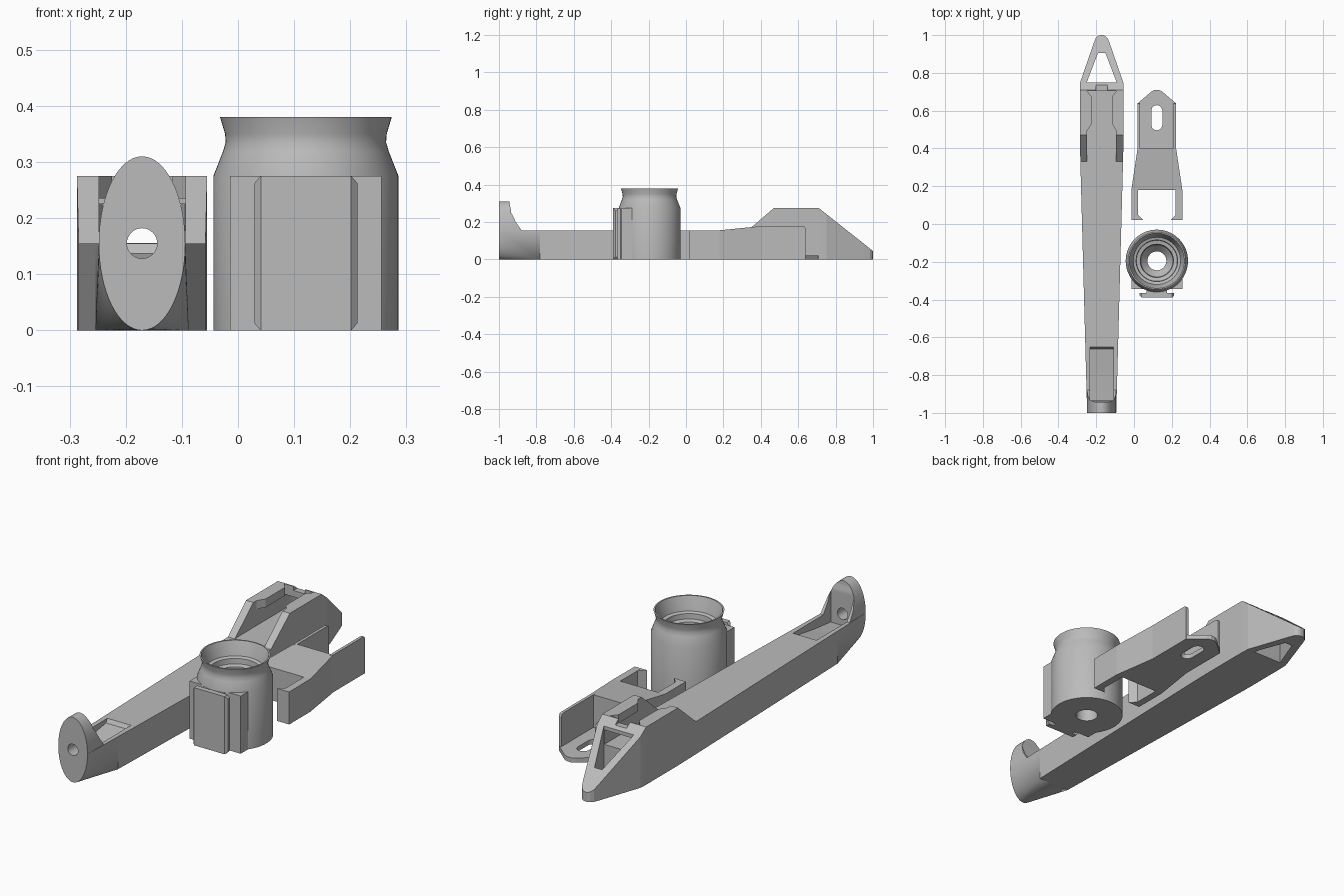
import bpy, bmesh
from math import sin, cos, pi

cube = bpy.data.objects.get("Cube")
if cube:
    bpy.data.objects.remove(cube)

grey = bpy.data.materials.new("plain_grey")
grey.use_nodes = True
grey.diffuse_color = (0.5, 0.5, 0.5, 1)
grey.node_tree.nodes["Principled BSDF"].inputs["Base Color"].default_value = (0.5, 0.5, 0.5, 1)

BEAM_X, SIDE_X, CUP_Y = -0.171, 0.121, -0.195


def finish(name, bm):
    bmesh.ops.recalc_face_normals(bm, faces=bm.faces)
    mesh = bpy.data.meshes.new(name)
    bm.to_mesh(mesh)
    bm.free()
    mesh.materials.append(grey)
    ob = bpy.data.objects.new(name, mesh)
    bpy.context.collection.objects.link(ob)
    return ob


def select(ob):
    bpy.ops.object.select_all(action='DESELECT')
    ob.select_set(True)
    bpy.context.view_layer.objects.active = ob


def smooth(ob):
    select(ob)
    bpy.ops.object.shade_smooth_by_angle(angle=0.5)


def prism(name, pts, axis, a, b, offset=(0, 0, 0)):
    """Extrude a 2D outline along an axis from a to b."""
    place = {'x': lambda p, t: (t, p[0], p[1]),
             'y': lambda p, t: (p[0], t, p[1]),
             'z': lambda p, t: (p[0], p[1], t)}[axis]
    bm = bmesh.new()
    rings = [[bm.verts.new([c + o for c, o in zip(place(p, t), offset)]) for p in pts]
             for t in (a, b)]
    n = len(pts)
    for ring in rings:
        bm.faces.new(ring)
    for i in range(n):
        j = (i + 1) % n
        bm.faces.new((rings[0][i], rings[0][j], rings[1][j], rings[1][i]))
    return finish(name, bm)


def loft(name, stations, cx):
    """Join rectangular sections given as (y, top, half width)."""
    bm = bmesh.new()
    rings = [[bm.verts.new((cx + x, y, z)) for x, z in ((-w, 0), (w, 0), (w, top), (-w, top))]
             for y, top, w in stations]
    bm.faces.new(rings[0])
    bm.faces.new(rings[-1])
    for r, s in zip(rings, rings[1:]):
        for i in range(4):
            j = (i + 1) % 4
            bm.faces.new((r[i], r[j], s[j], s[i]))
    return finish(name, bm)


def cut(ob, *cutters):
    for c in cutters:
        c.hide_render = True
        m = ob.modifiers.new("cut", 'BOOLEAN')
        m.operation, m.solver, m.object = 'DIFFERENCE', 'EXACT', c
        select(ob)
        bpy.ops.object.modifier_apply(modifier=m.name)


def arc(rx, rz, cz, a0, a1, n):
    return [(rx * cos(a0 + (a1 - a0) * i / n), cz + rz * sin(a0 + (a1 - a0) * i / n))
            for i in range(n + 1)]


BX = (BEAM_X, 0, 0)
SX = (SIDE_X, 0, 0)

# Long beam with raised, pointed rear
beam = loft("beam", [(-0.78, 0.155, 0.083), (0.33, 0.155, 0.113), (0.47, 0.275, 0.116),
                     (0.71, 0.275, 0.116), (0.75, 0.243, 0.114), (0.955, 0.081, 0.043),
                     (0.983, 0.058, 0.032), (0.995, 0.049, 0.02), (1.0, 0.045, 0.008)], BEAM_X)

# Front shoe blending a half ellipse into the beam section
bm = bmesh.new()
for x, z in arc(0.077, 0.155, 0.155, pi, 2 * pi, 32):
    bm.verts.new((BEAM_X + x, -1, z))
for x in (-0.083, 0.083):
    for z in (0, 0.155):
        bm.verts.new((BEAM_X + x, -0.78, z))
bmesh.ops.convex_hull(bm, input=bm.verts)
shoe = finish("front_shoe", bm)

# Upright elliptical end plate with a curved gusset
upright = prism("end_plate", arc(0.077, 0.155, 0.155, 0, pi, 32), 'y', -1, -0.86, BX)

# Cutters for the beam parts
gusset_cut = prism("gusset_cutter", [(-0.945, 0.33), (-0.942, 0.29), (-0.932, 0.248),
                                     (-0.91, 0.2), (-0.875, 0.15), (-0.8, 0.14),
                                     (-0.8, 0.33)], 'x', -0.2, 0.2, BX)
pocket = prism("pocket_cutter", [(-0.65, 0.156), (-0.662, 0.137), (-0.8, 0.115), (-0.935, 0.1),
                                 (-0.935, 0.4), (-0.65, 0.4)], 'x', -0.062, 0.062, BX)
pin_hole = prism("pin_hole_cutter", arc(0.027, 0.027, 0.155, 0, 2 * pi, 32)[:-1],
                 'y', -1.1, -0.9, BX)
channel = prism("channel_cutter", [(-0.077, 0.156), (0.077, 0.156), (0.077, 0.4), (-0.077, 0.4)],
                'y', 0.31, 0.757, BX)
window = prism("window_cutter", [(-0.079, 0.75), (0.079, 0.75), (0.02, 0.905), (-0.02, 0.905)],
               'z', -0.1, 0.5, BX)
cut(beam, pocket, channel, window)
cut(shoe, pocket, pin_hole)
cut(upright, gusset_cut, pocket, pin_hole)
smooth(shoe)
smooth(upright)

# Overhanging lips along the channel
for side, label in ((1, "left"), (-1, "right")):
    prism(label + "_channel_lip", [(side * x, y) for x, y in
          ((0.08, 0.49), (0.054, 0.53), (0.054, 0.675), (0.08, 0.705))], 'z', 0.235, 0.275, BX)

# Bridge across the rear of the channel, with a small notch
bridge = prism("rear_bridge", [(0.705, 0.225), (0.75, 0.225), (0.75, 0.243), (0.71, 0.275),
                               (0.705, 0.275)], 'x', -0.079, 0.079, BX)
notch = prism("notch_cutter", [(-0.03, 0.255), (0.03, 0.255), (0.03, 0.3), (-0.03, 0.3)],
              'y', 0.69, 0.735, BX)
cut(bridge, notch)

# Bracket: tapered ramp block
loft("bracket_ramp", [(0.18, 0.156, 0.135), (0.4, 0.178, 0.102)], SIDE_X)

# Bracket: arms, rear walls and hooked feet on both sides
for side, label in ((1, "left"), (-1, "right")):
    prism(label + "_bracket_arm", [(0.02, 0), (0.18, 0), (0.18, 0.156), (0.02, 0.155)],
          'x', side * 0.1, side * 0.135, SX)
    prism(label + "_bracket_foot", [(side * x, y) for x, y in
          ((0.101, 0.02), (0.072, 0.02), (0.101, 0.05))], 'z', 0, 0.155, SX)
    prism(label + "_bracket_wall", [(0.39, 0), (0.64, 0), (0.64, 0.165), (0.635, 0.174),
                                    (0.625, 0.178), (0.39, 0.178)],
          'x', side * 0.088, side * 0.102, SX)

# Bracket: pointed tongue with a slot
tongue = prism("bracket_tongue", [(-0.1, 0.39), (0.1, 0.39), (0.1, 0.64), (0.03, 0.7),
                                  (0.012, 0.709), (-0.012, 0.709), (-0.03, 0.7), (-0.1, 0.64)],
               'z', 0, 0.022, SX)
slot = prism("slot_cutter", arc(0.029, 0.029, 0.6, 0, pi, 12) + arc(0.029, 0.029, 0.525, pi, 2 * pi, 12),
             'z', -0.1, 0.1, SX)
cut(tongue, slot)

# Cup: lathed body with flared rim and stepped bore
profile = [(0.05, 0), (0.165, 0), (0.165, 0.275), (0.148, 0.318), (0.143, 0.335), (0.144, 0.35),
           (0.153, 0.38), (0.146, 0.38), (0.132, 0.34), (0.125, 0.315), (0.11, 0.31),
           (0.108, 0.285), (0.088, 0.28), (0.085, 0.24), (0.05, 0.2)]
bm = bmesh.new()
steps = 64
rings = [[bm.verts.new((SIDE_X + r * cos(2 * pi * k / steps), CUP_Y + r * sin(2 * pi * k / steps), z))
          for r, z in profile] for k in range(steps)]
for k in range(steps):
    a, b = rings[k], rings[(k + 1) % steps]
    for i in range(len(profile)):
        j = (i + 1) % len(profile)
        bm.faces.new((a[i], a[j], b[j], b[i]))
smooth(finish("cup", bm))

# Cup: flat mounting pad, neck and front clip plate
CX = (SIDE_X, 0, 0)
prism("mount_pad", [(-0.135, -0.345), (0.135, -0.345), (0.135, -0.285), (0.08, -0.325),
                    (-0.08, -0.325), (-0.135, -0.285)], 'z', 0, 0.275, CX)
prism("clip_neck", [(-0.055, -0.37), (0.055, -0.37), (0.055, -0.335), (-0.055, -0.335)],
      'z', 0, 0.272, CX)
clip = prism("clip_plate", [(-0.092, -0.365), (-0.092, -0.378), (-0.08, -0.39), (0.08, -0.39),
                            (0.092, -0.378), (0.092, -0.365)], 'z', 0, 0.275, CX)
corner_cuts = [prism("corner_cutter", [(s * 0.08, z), (s * 0.11, z), (s * 0.11, z + d)],
                     'y', -0.45, -0.36, CX)
               for s in (1, -1) for z, d in ((-0.001, 0.035), (0.276, -0.035))]
cut(clip, *corner_cuts)

# Remove the used cutters
for ob in [o for o in bpy.data.objects if "_cutter" in o.name]:
    bpy.data.objects.remove(ob)
